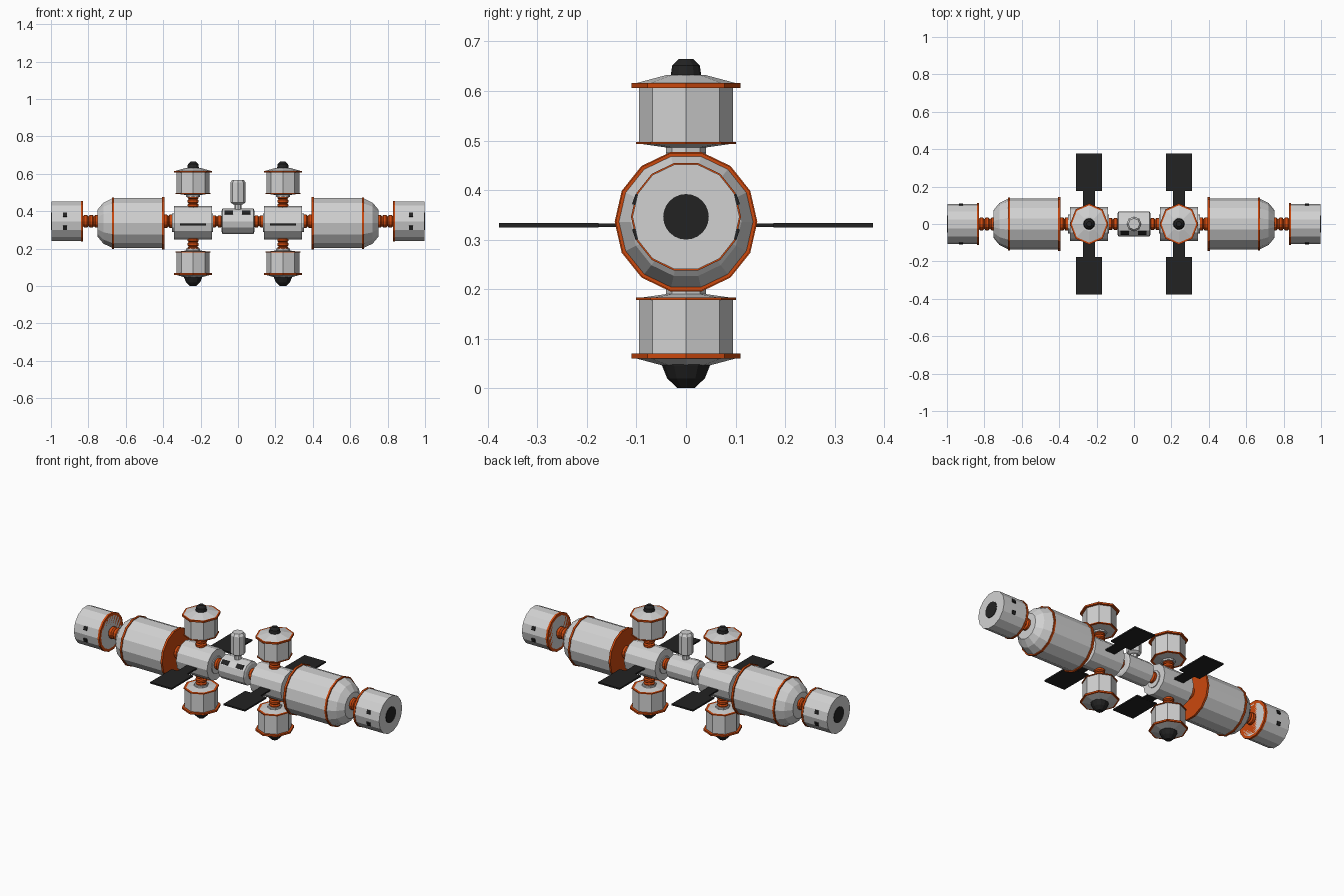
import bpy, bmesh, math
from mathutils import Vector, Matrix

if "Cube" in bpy.data.objects:
    bpy.data.objects.remove(bpy.data.objects["Cube"])


def material(name, col):
    m = bpy.data.materials.new(name)
    m.diffuse_color = (*col, 1)
    m.use_nodes = True
    m.node_tree.nodes["Principled BSDF"].inputs["Base Color"].default_value = m.diffuse_color
    return m


GREY = material("hull grey", (0.64, 0.64, 0.64))
ORANGE = material("trim orange", (0.6, 0.065, 0.004))
DARK = material("panel black", (0.016, 0.016, 0.016))
AXIS = 0.346   # height of the long axis


def finish(bm, name, mat):
    bmesh.ops.recalc_face_normals(bm, faces=bm.faces)
    me = bpy.data.meshes.new(name)
    bm.to_mesh(me)
    bm.free()
    me.materials.append(mat)
    ob = bpy.data.objects.new(name, me)
    bpy.context.collection.objects.link(ob)
    return ob


def lathe(name, profile, mat, origin, axis, sides, squash=1.0):
    """Revolve (distance, radius) points along axis 'x', '-x', 'z' or '-z', capped at both ends."""
    bm = bmesh.new()
    s = -1 if axis[0] == '-' else 1
    rings = []
    for t, r in profile:
        ring = []
        for i in range(sides):
            a = 2 * math.pi * i / sides
            c, d = r * math.cos(a), r * math.sin(a)
            p = (s * t, c, d) if axis[-1] == 'x' else (c * squash, d, s * t)
            ring.append(bm.verts.new(Vector(origin) + Vector(p)))
        rings.append(ring)
    for a, b in zip(rings, rings[1:]):
        for i in range(sides):
            j = (i + 1) % sides
            bm.faces.new((a[i], a[j], b[j], b[i]))
    bm.faces.new(rings[0])
    bm.faces.new(rings[-1])
    return finish(bm, name, mat)


def box(name, centre, size, mat, tilt=0.0):
    bm = bmesh.new()
    bmesh.ops.create_cube(bm, size=1, matrix=Matrix.Translation(centre)
                          @ Matrix.Rotation(tilt, 4, 'X') @ Matrix.Diagonal((*size, 1)))
    return finish(bm, name, mat)


def band(name, t, r, width, origin, axis, sides, squash=1.0):
    lathe(name, [(t - width / 2, r), (t + width / 2, r)], ORANGE, origin, axis, sides, squash)


def bellows(name, t0, t1, r, origin, axis, ribs):
    """Ribbed orange docking joint."""
    step = (t1 - t0) / ribs
    prof = []
    for i in range(ribs):
        a = t0 + i * step
        prof += [(a, r * .75), (a + step * .25, r), (a + step * .75, r)]
    lathe(name, prof + [(t1, r * .75)], ORANGE, origin, axis, 12)


# Centre module, its windows and the mast
lathe("centre_module", [(-.088, .055), (-.083, .068), (.083, .068), (.088, .055)],
      GREY, (0, 0, AXIS), 'x', 12)
for x in (-.05, .045):
    for a in (math.radians(-45), math.radians(-15)):
        d = Vector((0, -math.cos(a), -math.sin(a)))
        if a < math.radians(-30):
            box("centre_window_upper", Vector((x, 0, AXIS)) + d * .066, (.045, .006, .026), DARK, a)
lathe("mast_neck", [(.05, .02), (.1, .02)], GREY, (0, 0, AXIS), 'z', 8)
lathe("mast_head", [(.09, .025), (.1, .04), (.208, .04), (.222, .03)], GREY, (0, 0, AXIS), 'z', 8)

for s, ax, side in ((1, 'x', "right"), (-1, '-x', "left")):
    o = (0, 0, AXIS)
    # Joints along the long axis
    bellows(side + "_inner_joint", .085, .14, .032, o, ax, 2)
    bellows(side + "_middle_joint", .345, .40, .036, o, ax, 2)
    bellows(side + "_outer_joint", .74, .83, .034, o, ax, 3)
    # Hub
    hub = (0, 0, .338)
    lathe(side + "_hub", [(.135, .05), (.14, .05), (.14, .09), (.342, .09), (.342, .05), (.352, .05)],
          GREY, hub, ax, 12)
    # Large tank with two-step dome and orange bands
    tank = (0, 0, .336)
    lathe(side + "_tank", [(.40, .137), (.67, .137), (.72, .112), (.75, .075)], GREY, tank, ax, 14)
    band(side + "_tank_inner_band", .40, .144, .012, tank, ax, 14)
    band(side + "_tank_outer_band", .668, .142, .011, tank, ax, 14)
    # End module with orange band, dark hatch and side windows
    lathe(side + "_end_module", [(.828, .095), (.832, .108), (.997, .108)], GREY, o, ax, 14)
    band(side + "_end_band", .834, .111, .012, o, ax, 14)
    lathe(side + "_end_hatch", [(.99, .046), (1.0, .046)], DARK, o, ax, 24)
    for y in (-1, 1):
        for dz in (-.035, .035):
            tilt = -y * -math.atan2(dz, .1)
            box(side + "_end_window", (s * .925, y * .102, AXIS + dz), (.022, .007, .022), DARK, tilt)

    # Solar panels with narrow arms
    for y in (-1, 1):
        box(side + "_panel_arm", (s * .24, y * .135, .329), (.064, .11, .008), DARK)
        box(side + "_solar_panel", (s * .24, y * .277, .329), (.139, .2, .009), DARK)

    # Upper and lower pods
    for az, end in (('z', "upper"), ('-z', "lower")):
        p = (s * .24, 0, .338)
        name = side + "_" + end + "_pod"
        q = .93
        bellows(name + "_joint", .08, .15, .03, p, az, 3)
        lathe(name, [(.138, .04), (.148, .04), (.156, .097), (.16, .095), (.27, .095), (.278, .1), (.294, .04)],
              GREY, p, az, 8, q)
        band(name + "_inner_band", .157, .101, .005, p, az, 8, q)
        band(name + "_outer_band", .273, .11, .01, p, az, 8, q)
        cap = ([(.285, .032), (.313, .028), (.327, .014)] if az == 'z'
               else [(.285, .05), (.293, .048), (.318, .038), (.338, .017)])
        lathe(name + "_cap", cap, DARK, p, az, 12)
